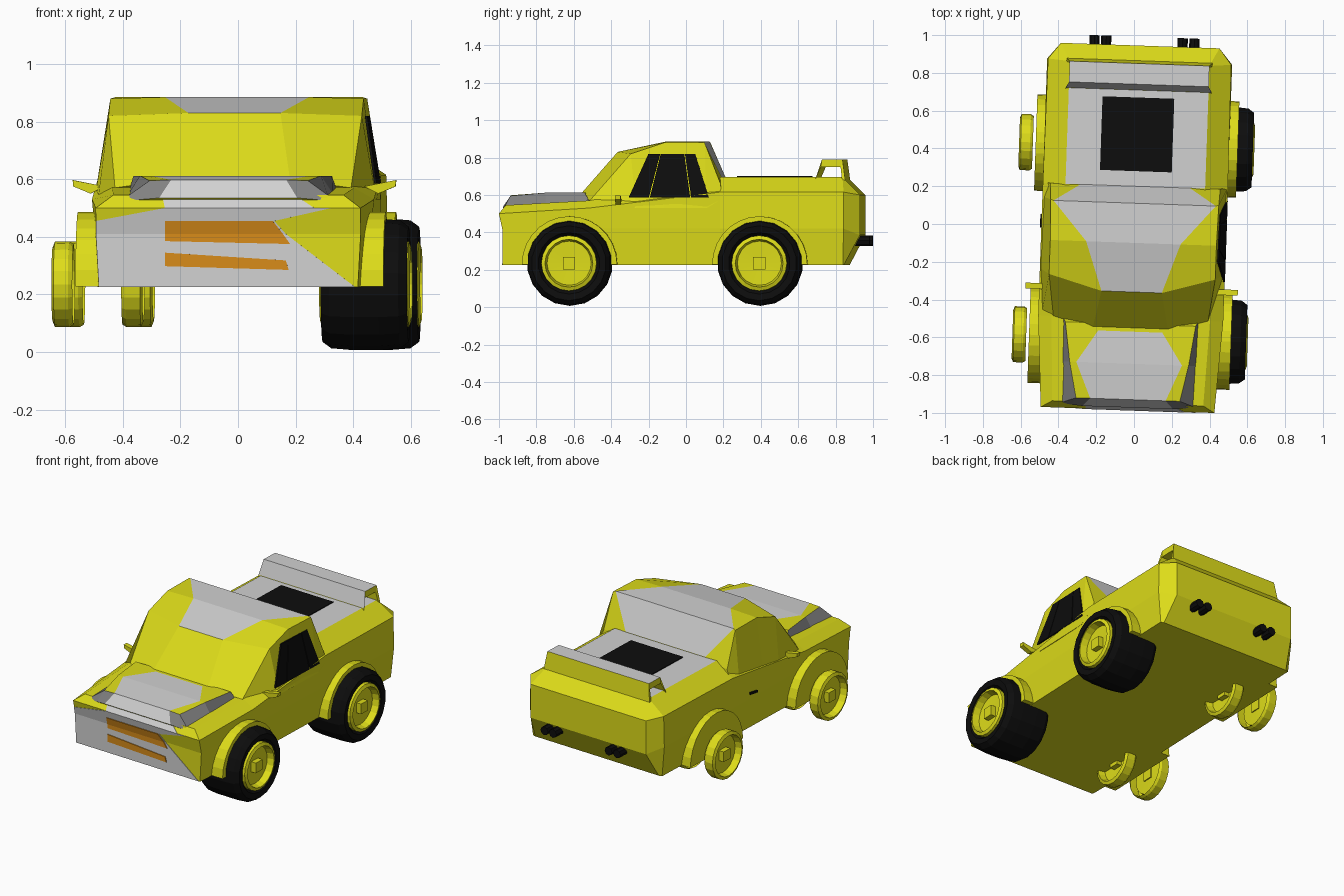
import bpy, bmesh, math
from mathutils import Matrix, Vector

cube = bpy.data.objects.get("Cube")
if cube:
    bpy.data.objects.remove(cube, do_unlink=True)


def material(name, r, g, b):
    m = bpy.data.materials.new(name)
    m.use_nodes = True
    m.diffuse_color = (r, g, b, 1)
    m.node_tree.nodes["Principled BSDF"].inputs["Base Color"].default_value = (r, g, b, 1)
    return m


YELLOW = material("yellow paint", .73, .72, .01)
WHITE = material("white paint", .64, .64, .64)
BLACK = material("black rubber", .004, .004, .004)
GREY = material("grey lamp", .22, .22, .22)
ORANGE = material("orange grille", .68, .26, .01)
YAW = Matrix.Rotation(math.radians(-2), 4, "Z")


def finish(name, bm, *mats):
    bmesh.ops.recalc_face_normals(bm, faces=bm.faces)
    bm.transform(YAW)
    me = bpy.data.meshes.new(name)
    bm.to_mesh(me)
    bm.free()
    for m in mats:
        me.materials.append(m)
    ob = bpy.data.objects.new(name, me)
    bpy.context.collection.objects.link(ob)
    return ob


def loft(name, rows, paint, *mats):
    """Skin mirrored half sections; paint(row, column) gives the material index."""
    bm = bmesh.new()
    k = len(rows[0])
    rings = [[bm.verts.new(p) for p in row] +
             [bm.verts.new((-x, y, z)) for x, y, z in reversed(row)] for row in rows]
    n = 2 * k
    for r in range(len(rings) - 1):
        a, b = rings[r], rings[r + 1]
        for c in range(n):
            d = (c + 1) % n
            bm.faces.new((a[c], a[d], b[d], b[c])).material_index = paint(r, c)
    for ring in (rings[0], rings[-1]):
        for c in range(k - 1):
            bm.faces.new((ring[c], ring[c + 1], ring[n - 2 - c], ring[n - 1 - c]))
    return finish(name, bm, *mats)


def prism(bm, points, offset):
    """Closed slab from an outline pushed along an offset."""
    a = [bm.verts.new(p) for p in points]
    b = [bm.verts.new(Vector(p) + Vector(offset)) for p in points]
    bm.faces.new(a)
    bm.faces.new(b[::-1])
    for i in range(len(a)):
        j = (i + 1) % len(a)
        bm.faces.new((a[i], a[j], b[j], b[i]))


def lathe(bm, profile, centre, sides, flip=1):
    """Spin (radius, x) points about the x axis."""
    c = Vector(centre)
    vs = [bm.verts.new(c + Vector((x * flip, 0, r))) for r, x in profile]
    es = [bm.edges.new(pair) for pair in zip(vs, vs[1:])]
    bmesh.ops.spin(bm, geom=vs + es, cent=c, axis=(1, 0, 0),
                   angle=math.tau, steps=sides, use_merge=True)
    bmesh.ops.remove_doubles(bm, verts=bm.verts, dist=.0004)


# Lower body: bottom, belt, shoulder and deck points of each section
loft("body", [
    [(.45, -.965, .225), (.46, -.965, .41), (.46, -.985, .5), (.4, -.95, .545)],
    [(.47, -.5, .225), (.48, -.5, .42), (.49, -.5, .53), (.42, -.5, .57)],
    [(.47, .2, .225), (.49, .2, .42), (.49, .2, .615), (.37, .2, .695)],
    [(.47, .855, .225), (.49, .86, .42), (.485, .86, .615), (.37, .85, .695)],
    [(.45, .86, .225), (.42, .945, .385), (.42, .945, .6), (.38, .87, .675)],
], lambda r, c: int(r == 2 and c == 3), YELLOW, WHITE)

# Cab with a white centre stripe over the roof and rear slope
loft("cab", [
    [(.2, -.56, .6), (.41, -.5, .57), (.47, -.48, .53)],
    [(.16, -.36, .83), (.44, -.28, .82), (.49, -.25, .53)],
    [(.25, -.1, .885), (.44, -.1, .88), (.49, -.1, .53)],
    [(.43, .11, .885), (.445, .115, .88), (.49, .13, .53)],
    [(.29, .2, .697), (.45, .2, .66), (.49, .21, .58)],
], lambda r, c: int(r > 0 and c == 5), YELLOW, WHITE)

# Raised hood, white in the middle, with long grey lamps along its sides
loft("hood", [
    [(.17, -.57, .612), (.345, -.53, .612), (.36, -.5, .56)],
    [(.28, -.74, .612), (.315, -.74, .612), (.355, -.74, .55)],
    [(.2, -.93, .598), (.275, -.93, .595), (.345, -.955, .545)],
    [(.24, -.972, .535), (.3, -.967, .53), (.34, -.96, .525)],
], lambda r, c: 1 if c == 5 else 2 if c in (1, 3) and r < 2 else 2 if c in (0, 4) and r == 2
    else 2 if c in (1, 3) else 0, YELLOW, WHITE, GREY)

# Tail spoiler: white front and top, yellow ends and back
loft("spoiler", [
    [(.39, .7, .67), (.385, .71, .697)],
    [(.37, .735, .75), (.37, .74, .79)],
    [(.37, .84, .75), (.37, .85, .79)],
    [(.39, .85, .66), (.385, .865, .68)],
], lambda r, c: int(r < 2 and c == 1), YELLOW, WHITE)


def nose(x, z, lift):
    """Point just ahead of the front face at the given height."""
    if z <= .41:
        y = -.965
    elif z <= .5:
        y = -.965 - .02 * (z - .41) / .09
    else:
        y = -.985 + .035 * (z - .5) / .045
    return (x, y - lift, z)


def front_plate(name, mat, lift, *outlines):
    bm = bmesh.new()
    for outline in outlines:
        prism(bm, [nose(x, z, lift) for x, z in outline], (0, .006, 0))
    return finish(name, bm, mat)


# Front panel and grilles
front_plate("front_panel", WHITE, .003,
            [(-.45, .226), (.44, .226), (.2, .41), (-.46, .41)],
            [(-.46, .41), (.2, .41), (.16, .455), (.36, .5), (-.22, .5), (-.46, .455)],
            [(-.22, .5), (.3, .5), (.23, .545), (-.23, .545)])
front_plate("grilles", ORANGE, .008,
            [(-.22, .455), (.155, .455), (.19, .41), (-.22, .41)],
            [(-.22, .41), (.19, .41), (.215, .375), (-.22, .385)],
            [(-.22, .345), (.2, .318), (.21, .285), (-.22, .298)])

# Bed cover
bm = bmesh.new()
prism(bm, [(-.19, .28, .694), (.19, .28, .694), (.19, .67, .694), (-.19, .67, .694)], (0, 0, .006))
finish("bed_cover", bm, BLACK)

# Left side window in three panes
bm = bmesh.new()
for s, e in ((0, .25), (.265, .765), (.78, 1)):
    outline = []
    for t, low in ((s, True), (e, True), (e, False), (s, False)):
        outline.append((.492, -.29 + .43 * t, .585) if low else (.456, -.185 + .25 * t, .82))
    prism(bm, outline, (-.009, 0, 0))
finish("left_window", bm, BLACK)

# Right door handle
bm = bmesh.new()
prism(bm, [(-.485, -.035, .44), (-.485, .035, .45), (-.485, .035, .465), (-.485, -.035, .455)],
      (-.012, 0, 0))
finish("right_door_handle", bm, BLACK)

# Flared arches, rims on both sides, tyres on the left side only
TYRE = [(.146, .12), (.165, .145), (.2, .15), (.222, .12), (.228, .05)]
TYRE = TYRE + [(r, -x) for r, x in reversed(TYRE)]
RIM = [(.14, .085), (.149, .1), (.148, .15), (.128, .158), (.118, .115), (0, .11)]
for side, sx in (("left", 1), ("right", -1)):
    for end, wy in (("front", -.605), ("rear", .413)):
        label = end + "_" + side
        centre = (.465 * sx, wy, .235)
        bm = bmesh.new()
        arc = [(.44 * sx, wy + .255 * math.cos(a), .228 + .258 * math.sin(a))
               for a in (math.pi * i / 14 for i in range(15))]
        prism(bm, arc, (.095 * sx, 0, 0))
        finish(label + "_fender", bm, YELLOW)

        bm = bmesh.new()
        for face in (1, -1):
            lathe(bm, RIM, centre, 20, face)
            hub = Vector(centre) + Vector((.125 * face, 0, 0))
            bmesh.ops.create_cube(bm, size=1, matrix=Matrix.Translation(hub) @
                                  Matrix.Diagonal((.04, .065, .065, 1)))
        finish(label + "_rim", bm, YELLOW)

        if sx > 0:
            bm = bmesh.new()
            lathe(bm, TYRE, centre, 18)
            finish(label + "_tyre", bm, BLACK)

    # Wing mirror
    bm = bmesh.new()
    prism(bm, [(.45 * sx, -.33, .575), (.5 * sx, -.33, .55),
               (.56 * sx, -.33, .575), (.562 * sx, -.33, .597)], (0, -.03, 0))
    finish(side + "_mirror", bm, YELLOW)

# Twin exhausts
for name, ex in (("right", -.212), ("left", .255)):
    bm = bmesh.new()
    for dx in (-.031, .031):
        bmesh.ops.create_cone(bm, cap_ends=True, segments=8, radius1=.027, radius2=.027, depth=.12,
                              matrix=Matrix.Translation((ex + dx, .932, .355)) @
                              Matrix.Rotation(math.pi / 2, 4, "X"))
    finish(name + "_exhaust", bm, BLACK)
